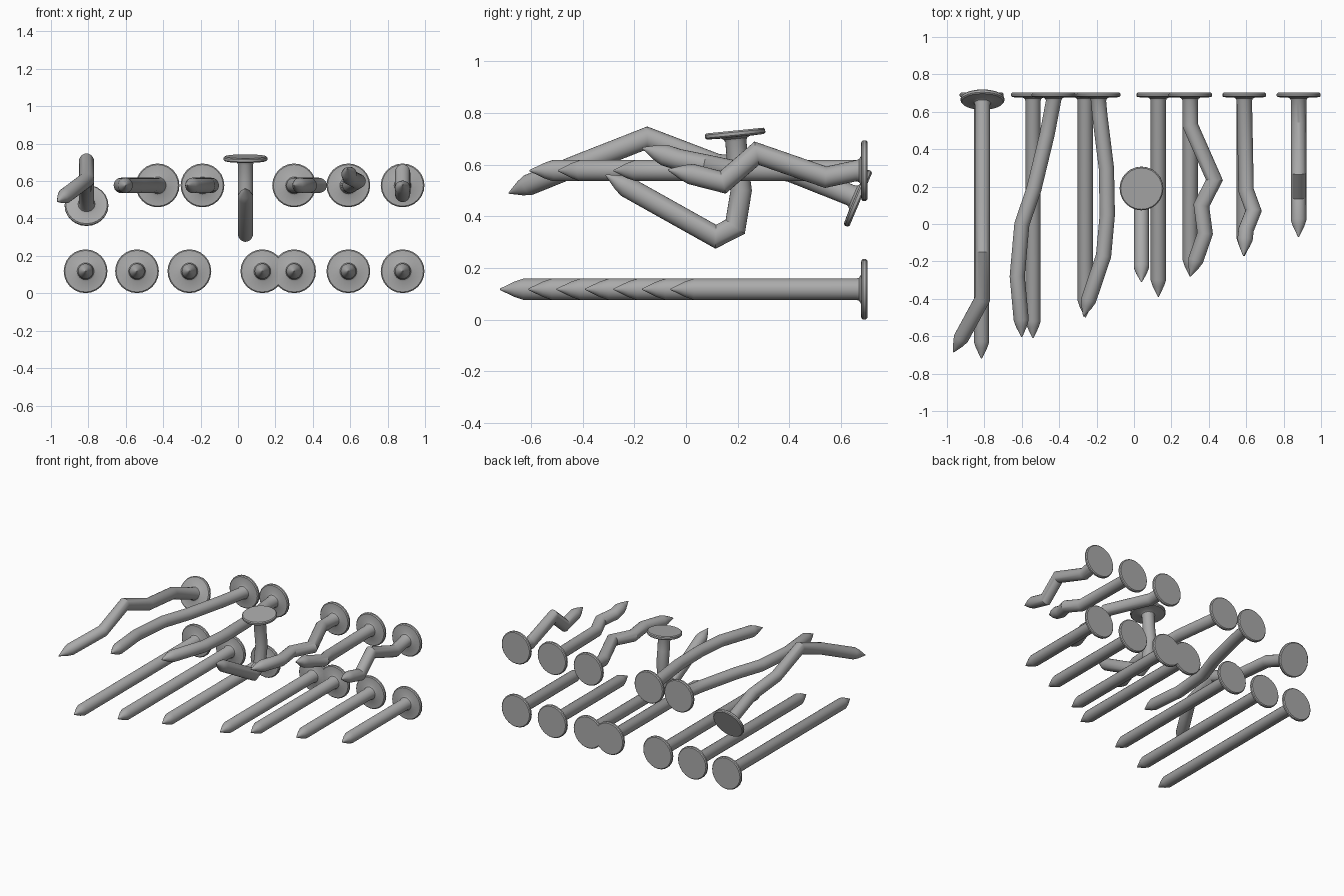
import bpy
import bmesh
from math import cos, sin, pi, radians
from mathutils import Vector

if "Cube" in bpy.data.objects:
    bpy.data.objects.remove(bpy.data.objects["Cube"])

# One plain steel grey
steel = bpy.data.materials.new("steel_grey")
steel.use_nodes = True
GREY = (0.4, 0.4, 0.4, 1)
steel.diffuse_color = GREY
steel.node_tree.nodes["Principled BSDF"].inputs["Base Color"].default_value = GREY

SIDES = 24
SHAFT = 0.041
TIP = 0.09
BACK = 0.69
LOW, HIGH = 0.118, 0.577
# Radius and offset along the head direction, from head rim to collar
HEAD = [(0.111, 0.012), (0.117, 0.006), (0.117, -0.006), (0.111, -0.012),
        (0.055, -0.014), (0.045, -0.02), (SHAFT, -0.03)]


def nail(name, path, facing=(0, 1, 0)):
    """Lathe a head, then slide the shaft ring along the path with mitred bends."""
    path = [Vector(p) for p in path]
    up = Vector(facing).normalized()
    side = Vector((1, 0, 0))
    other = up.cross(side).normalized()
    spokes = [side * cos(2 * pi * i / SIDES) + other * sin(2 * pi * i / SIDES)
              for i in range(SIDES)]
    rings = [[path[0] + up * h + s * r for s in spokes] for r, h in HEAD]

    # Shaft rings lie on the plane halving each bend
    dirs = [(b - a).normalized() for a, b in zip(path, path[1:])]
    stops = path[1:-1] + [path[-1] - dirs[-1] * TIP]
    for i, stop in enumerate(stops):
        d = dirs[i]
        n = d + dirs[min(i + 1, len(dirs) - 1)]
        rings.append([p + d * ((stop - p).dot(n) / d.dot(n)) for p in rings[-1]])

    # Slightly rounded point
    base, centre, d = rings[-1], stops[-1], dirs[-1]
    for scale, along in ((0.72, 0.38), (0.06, 1)):
        rings.append([centre + (p - centre) * scale + d * TIP * along for p in base])

    bm = bmesh.new()
    loops = [[bm.verts.new(p) for p in ring] for ring in rings]
    for a, b in zip(loops, loops[1:]):
        for i in range(SIDES):
            j = (i + 1) % SIDES
            bm.faces.new((a[i], a[j], b[j], b[i]))
    bm.faces.new(loops[0])
    bm.faces.new(loops[-1])
    bmesh.ops.recalc_face_normals(bm, faces=bm.faces[:])
    mesh = bpy.data.meshes.new(name)
    bm.to_mesh(mesh)
    bm.free()
    mesh.materials.append(steel)
    obj = bpy.data.objects.new(name, mesh)
    bpy.context.collection.objects.link(obj)
    bpy.ops.object.select_all(action="DESELECT")
    obj.select_set(True)
    bpy.context.view_layer.objects.active = obj
    bpy.ops.object.shade_smooth_by_angle(angle=radians(30))


# Lower row: straight nails, each shorter than the last
for i, x in enumerate((-0.815, -0.54, -0.26, 0.13, 0.3, 0.59, 0.88)):
    nail(f"straight_nail_{i + 1}", [(x, BACK, LOW), (x, -0.72 + 0.11 * i, LOW)])

# Upper row: nails bent sideways only
sideways = {
    "curved_nail_long": [(-0.43, BACK), (-0.47, 0.48), (-0.54, 0.19), (-0.605, 0),
                         (-0.63, -0.28), (-0.6, -0.605)],
    "curved_nail_medium": [(-0.19, BACK), (-0.18, 0.58), (-0.145, 0.3), (-0.14, 0.05),
                           (-0.16, -0.17), (-0.27, -0.495)],
    "zigzag_nail": [(0.3, BACK), (0.3, 0.53), (0.43, 0.235), (0.36, 0.1),
                    (0.38, -0.05), (0.3, -0.28)],
}
for name, points in sideways.items():
    nail(name, [(x, y, HIGH) for x, y in points])

# Upper row: nails bent up, down or both ways
nail("kinked_nail", [(0.59, BACK, HIGH), (0.6, 0.18, HIGH), (0.64, 0.07, 0.6),
                     (0.6, -0.03, 0.62), (0.585, -0.17, 0.665)])
nail("wavy_nail", [(0.88, BACK, HIGH), (0.88, 0.54, 0.545), (0.88, 0.275, 0.637),
                   (0.88, 0.145, 0.525), (0.88, -0.07, 0.58)])
nail("hooked_nail", [(0.04, 0.19, 0.72), (0.04, 0.2, 0.6), (0.04, 0.213, 0.5),
                     (0.04, 0.19, 0.36), (0.04, 0.115, 0.322), (0.04, -0.31, 0.56)],
     (0, -0.1, 1))
nail("arched_nail", [(-0.81, 0.665, 0.47), (-0.81, 0.4, 0.575), (-0.81, 0.12, 0.6),
                     (-0.81, -0.15, 0.703), (-0.81, -0.4, 0.605), (-0.965, -0.685, 0.49)],
     (0, 0.92, -0.39))
